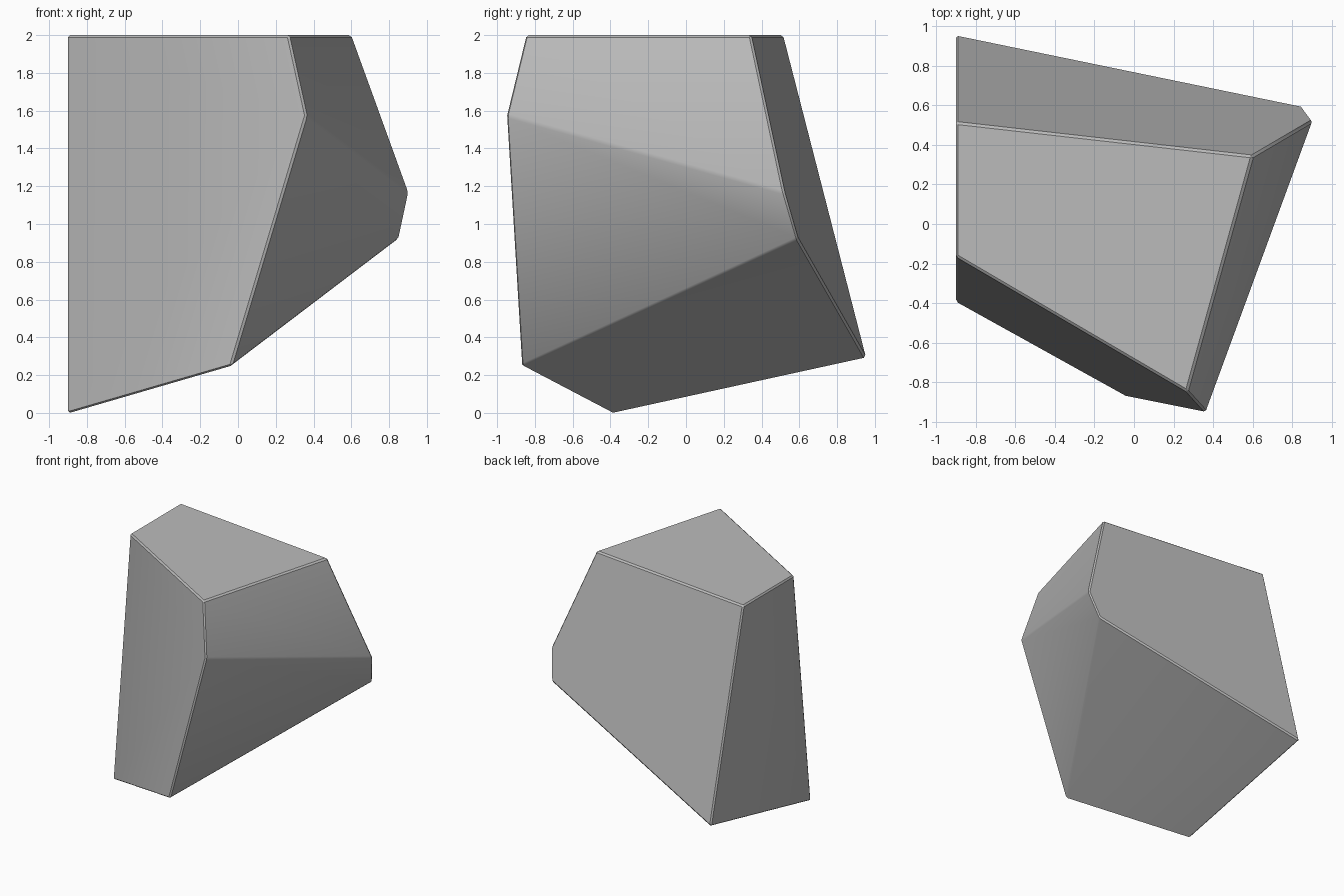
import bpy
import bmesh
import math

cube = bpy.data.objects.get("Cube")
if cube:
    bpy.data.objects.remove(cube, do_unlink=True)

# Stone colour
stone = bpy.data.materials.new("stone_grey")
stone.use_nodes = True
grey = (0.5, 0.5, 0.5, 1)
stone.diffuse_color = grey
bsdf = next(n for n in stone.node_tree.nodes if n.type == "BSDF_PRINCIPLED")
bsdf.inputs["Base Color"].default_value = grey

# Corners of the faceted boulder
top = [(-0.9, 0.515, 2), (0.602, 0.345, 2), (0.27, -0.85, 2), (-0.9, -0.165, 2)]
waist = [(0.363, -0.953, 1.575), (0.905, 0.523, 1.165), (0.853, 0.594, 0.922)]
base = [(-0.035, -0.873, 0.247), (-0.9, -0.393, -0.005), (-0.9, 0.955, 0.29)]

# Wrap the corners in a hull and merge it into broad flat facets
bm = bmesh.new()
for corner in top + waist + base:
    bm.verts.new(corner)
bmesh.ops.convex_hull(bm, input=bm.verts)
bmesh.ops.dissolve_limit(bm, angle_limit=math.radians(8), verts=bm.verts, edges=bm.edges)

# Narrow chamfer along every edge
bmesh.ops.bevel(bm, geom=bm.edges[:], offset=0.012, offset_type="OFFSET",
                segments=1, profile=0.5, affect="EDGES", clamp_overlap=True)
bmesh.ops.recalc_face_normals(bm, faces=bm.faces)

mesh = bpy.data.meshes.new("boulder")
bm.to_mesh(mesh)
bm.free()
mesh.materials.append(stone)
boulder = bpy.data.objects.new("boulder", mesh)
bpy.context.collection.objects.link(boulder)

# Soften only the shallow edges
bpy.ops.object.select_all(action="DESELECT")
boulder.select_set(True)
bpy.context.view_layer.objects.active = boulder
bpy.ops.object.shade_smooth_by_angle(angle=math.radians(30))
